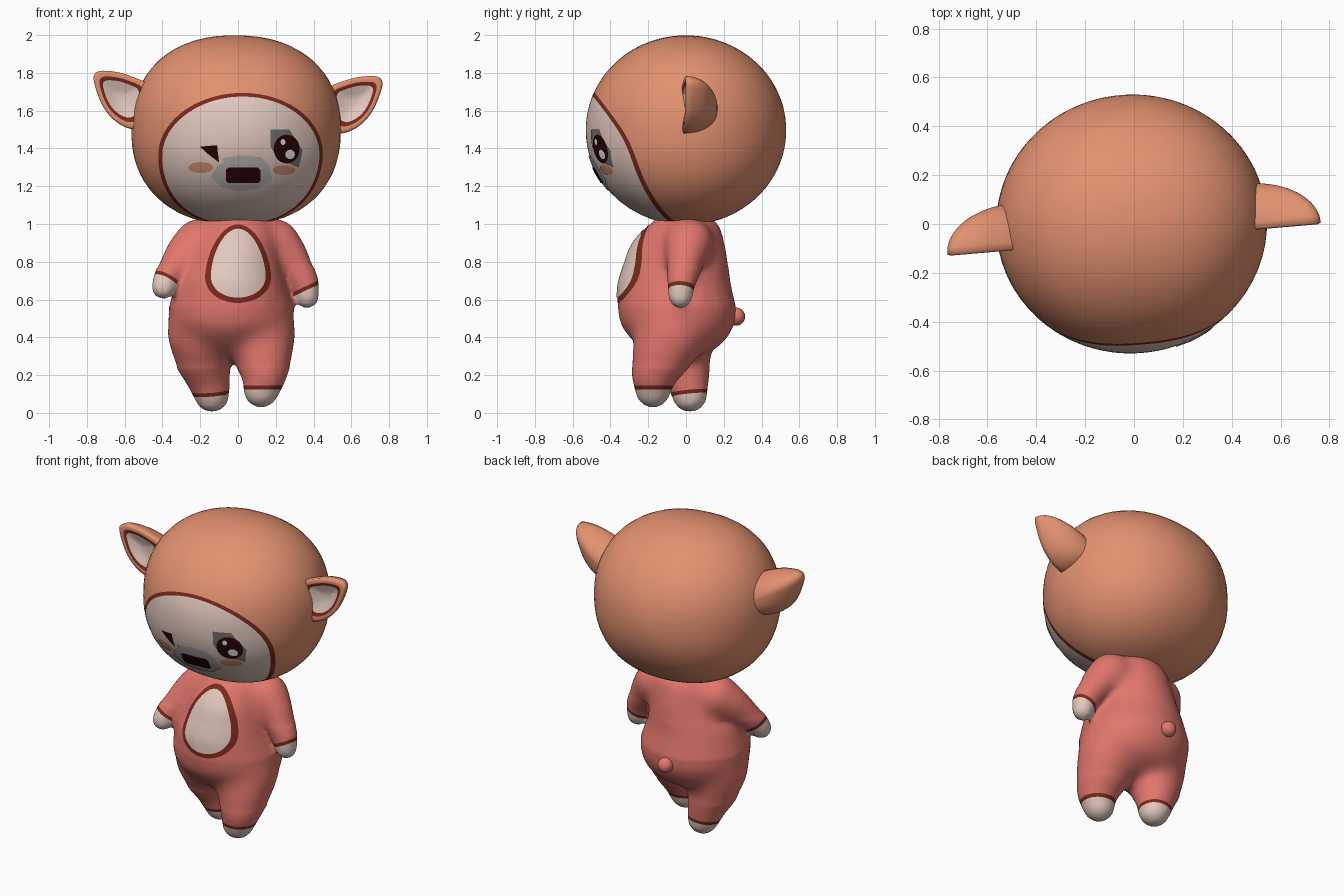
import bpy, bmesh, math
from mathutils import Vector, Matrix
from mathutils.bvhtree import BVHTree

cube = bpy.data.objects.get("Cube")
if cube:
    bpy.data.objects.remove(cube, do_unlink=True)


def material(name, hexcode):
    lin = [(int(hexcode[i:i + 2], 16) / 255) ** 2.2 for i in (0, 2, 4)] + [1]
    m = bpy.data.materials.new(name)
    m.use_nodes = True
    m.diffuse_color = lin
    m.node_tree.nodes["Principled BSDF"].inputs["Base Color"].default_value = lin
    return m


ORANGE = material("orange fur", "E2906F")
RED = material("red suit", "E0766C")
SKIN = material("pale skin", "E2C8BC")
TRIM = material("dark red trim", "7A2D23")
DARK = material("near black", "2C0A0C")
GREY = material("eye grey", "706D6B")
MUZZLE = material("muzzle grey", "B4AFAC")
BLUSH = material("cheek blush", "CB8A6C")
WHITE = material("highlight white", "E4E2E0")


def finish(name, bm, mats):
    me = bpy.data.meshes.new(name)
    bm.to_mesh(me)
    bm.free()
    ob = bpy.data.objects.new(name, me)
    bpy.context.collection.objects.link(ob)
    for m in mats:
        me.materials.append(m)
    me.polygons.foreach_set("use_smooth", [True] * len(me.polygons))
    return ob


def loft(name, rings, bands, mats, matrix=Matrix(), face_front=False):
    """Skin a list of closed rings; bands gives the material of each strip."""
    bm = bmesh.new()
    rows = [[bm.verts.new(matrix @ p) for p in ring] for ring in rings]
    n = len(rings[0])
    for a, b, mat in zip(rows, rows[1:], bands):
        for i in range(n):
            j = (i + 1) % n
            bm.faces.new((a[i], a[j], b[j], b[i])).material_index = mat
    bmesh.ops.remove_doubles(bm, verts=bm.verts, dist=1e-5)
    bmesh.ops.recalc_face_normals(bm, faces=bm.faces)
    bm.normal_update()
    if face_front and sum(f.normal.y * f.calc_area() for f in bm.faces) > 0:
        bmesh.ops.reverse_faces(bm, faces=bm.faces)
    return finish(name, bm, mats)


def tree(ob):
    me = ob.data
    return BVHTree.FromPolygons([v.co for v in me.vertices], [p.vertices for p in me.polygons])


def resample(pts, per_edge=6):
    return [Vector(a).lerp(Vector(b), k / per_edge)
            for a, b in zip(pts, pts[1:] + pts[:1]) for k in range(per_edge)]


def oval(x, z, rx, up, down=None, n=40, taper=0):
    down = down or up
    out = []
    for i in range(n):
        s = math.sin(math.tau * i / n)
        width = rx * (1 - taper * s)
        out.append(Vector((x + width * math.cos(math.tau * i / n), z + (up if s > 0 else down) * s)))
    return out


def plate(name, target, outline, lift, mat, steps=6):
    """Thin painted detail that follows the front of a surface."""
    c = sum(outline, Vector((0, 0))) / len(outline)
    rings = []
    for k in range(steps + 1):
        ring = []
        for p in outline:
            q = c.lerp(p, k / steps)
            hit, nor, _, _ = target.ray_cast(Vector((q.x, -2, q.y)), Vector((0, 1, 0)))
            ring.append(hit + nor * lift if hit else Vector((q.x, 0, q.y)))
        rings.append(ring)
    return loft(name, rings, [0] * steps, [mat], face_front=True)


# ---- Head: rings run from the face centre, over the trim, to the back
HEAD = Matrix.Translation((-.01, 0, 1.497)) @ Matrix.Rotation(.085, 4, 'Z') @ Matrix.Rotation(.02, 4, 'Y')
SIZE = Vector((.555, .53, .502))
Q = 2.25


def squareness(x, z):
    return (abs(x) ** Q + abs(z) ** Q) ** (1 / Q)


def front_dir(x, z):
    """Direction of a face point; the outline carries on under the chin."""
    u = Vector((x / SIZE.x, z / SIZE.z))
    m = squareness(*u)
    angle = math.asin(min(m, .9)) + max(0, m - .9) * 2.3
    u *= math.sin(angle) / m
    return Vector((u.x, -math.cos(angle), u.y)).normalized()


def on_head(d):
    r = 1 / math.hypot(squareness(d.x, d.z), d.y)
    return Vector([c * r * s for c, s in zip(d, SIZE)])


centre = front_dir(0, -.14)
edge = [front_dir(p.x, p.y) for p in oval(0, -.13, .437, .327, .41, 72)]
FACE, BACK = 10, 24
rings = [[on_head(centre.slerp(e, .94 * k / FACE)) for e in edge] for k in range(FACE + 1)]
rings += [[on_head(e.slerp(-centre, k / BACK)) for e in edge] for k in range(BACK + 1)]
head = loft("head", rings, [0] * FACE + [1] + [2] * BACK, [SKIN, TRIM, ORANGE], HEAD)

# ---- Ears: domed back, flat rim, trim line and hollow pale inside
outline = [Vector(p) for p in [(.78, .3), (.65, .3), (.54, .265), (.46, .23), (.46, .05),
                               (.53, -.015), (.62, .01), (.7, .08), (.75, .18)]]
for _ in range(3):
    outline = [a.lerp(b, t) for a, b in zip(outline, outline[1:] + outline[:1]) for t in (.25, .75)]
root, mid = Vector((.48, .1)), Vector((.628, .163))
for side, sx in (("left", 1), ("right", -1)):
    def ring(c, k, y):
        return [Vector((sx * q.x, y, q.y)) for q in (c.lerp(p, k) for p in outline)]
    angles = [math.pi / 2 * k / 10 for k in range(11)]
    rings = [ring(root, math.sin(a), -.06 + .185 * math.cos(a)) for a in angles]
    rings += [ring(mid, .9, -.066), ring(mid, .78, -.064), ring(mid, .64, -.06),
              ring(mid, .35, -.04), ring(mid, 0, -.03)]
    loft(side + "_ear", rings, [0] * 12 + [1, 2, 2], [ORANGE, TRIM, SKIN], HEAD)

# ---- Face details
face = tree(head)
plate("muzzle", face, resample([(-.143, 1.25), (-.11, 1.31), (-.075, 1.325), (-.08, 1.35), (.02, 1.365),
      (.12, 1.355), (.16, 1.315), (.18, 1.24), (.105, 1.19), (.01, 1.176), (-.085, 1.195)]), .005, MUZZLE)
plate("nose", face, resample([(-.05, 1.302), (.105, 1.302), (.117, 1.29), (.117, 1.235), (.105, 1.222),
      (-.05, 1.222), (-.064, 1.235), (-.064, 1.29)]), .009, DARK)
plate("left_eye_backing", face, resample([(.17, 1.5), (.27, 1.5), (.34, 1.39), (.32, 1.3),
      (.22, 1.34), (.17, 1.41)]), .004, GREY)
plate("left_eye", face, oval(.255, 1.398, .068, .075), .006, DARK)
plate("left_eye_big_glint", face, oval(.272, 1.37, .025, .025, n=16), .008, WHITE)
plate("left_eye_small_glint", face, oval(.235, 1.435, .013, .016, n=12), .008, WHITE)
plate("right_eye_wink", face, resample([(-.2, 1.41), (-.11, 1.418), (-.1, 1.328), (-.15, 1.365)]), .005, DARK)
plate("left_cheek", face, oval(.243, 1.287, .06, .026), .003, BLUSH)
plate("right_cheek", face, oval(-.196, 1.3, .065, .029), .003, BLUSH)

# ---- Body: chains of overlapping ellipsoids fused into one soft skin
bm = bmesh.new()


def chain(keys, steps=5):
    for (c0, r0), (c1, r1) in zip(keys, keys[1:]):
        for k in range(steps + 1):
            c = Vector(c0).lerp(Vector(c1), k / steps)
            r = Vector(r0).lerp(Vector(r1), k / steps)
            bmesh.ops.create_icosphere(bm, subdivisions=3, radius=1,
                                       matrix=Matrix.Translation(c) @ Matrix.Diagonal((*r, 1)))


def limb(*keys):
    chain([(k[:3], (k[3],) * 3) for k in keys])


chain([((-.035, -.035, .45), (.32, .275, .16)), ((-.037, -.045, .52), (.34, .32, .2)),
       ((-.042, -.06, .66), (.298, .302, .2)), ((-.015, -.045, .82), (.24, .268, .18)),
       ((0, -.01, .95), (.215, .205, .12))])
limb((.195, .015, .9, .135), (.265, 0, .835, .108), (.355, -.025, .69, .077), (.367, -.03, .615, .065))
limb((-.205, -.015, .9, .135), (-.285, -.07, .845, .105), (-.375, -.17, .72, .074), (-.395, -.205, .665, .066))
limb((.115, -.08, .42, .195), (.135, -.135, .3, .155), (.14, -.172, .2, .117), (.123, -.175, .12, .095))
limb((-.185, -.045, .42, .195), (-.185, -.02, .3, .155), (-.162, .005, .2, .12), (-.138, .02, .095, .094))
body = finish("body", bm, [RED, TRIM, SKIN])
mod = body.modifiers.new("fuse", 'REMESH')
mod.mode = 'VOXEL'
mod.voxel_size = .015
fused = bpy.data.meshes.new_from_object(body.evaluated_get(bpy.context.evaluated_depsgraph_get()))
bpy.data.objects.remove(body, do_unlink=True)
bm = bmesh.new()
bm.from_mesh(fused)


def soften(verts, times):
    for _ in range(times):
        bmesh.ops.smooth_vert(bm, verts=verts, factor=.5, use_axis_x=True, use_axis_y=True, use_axis_z=True)


soften(bm.verts, 10)
soften([v for v in bm.verts if .24 < v.co.z < .55], 35)
soften([v for v in bm.verts if v.co.z > .77], 20)
for f in bm.faces:
    f.material_index = 0

# Cuffs: cut a trim band across each limb, with bare skin beyond it
cuffs = [((.355, -.025, .665), (.42, -.05, -.9), .08), ((-.377, -.17, .715), (-.45, -.3, -.85), .08),
         ((.13, -.175, .145), (0, 0, -1), .125), ((-.145, .015, .115), (.08, .1, -1), .125)]
for p, d, reach in cuffs:
    p, d = Vector(p), Vector(d).normalized()

    def beyond(f):
        rel = f.calc_center_median() - p
        s = rel.dot(d)
        return s if (rel - d * s).length < reach and abs(s) < .16 else -1
    for offset in (0, .02):
        near = [f for f in bm.faces if beyond(f) > -.05]
        geom = near + list({e for f in near for e in f.edges}) + list({v for f in near for v in f.verts})
        bmesh.ops.bisect_plane(bm, geom=geom, plane_co=p + d * offset, plane_no=d, dist=1e-5)
    for f in bm.faces:
        s = beyond(f)
        if s > 0:
            f.material_index = 1 if s < .02 else 2
body = finish("body", bm, [RED, TRIM, SKIN])

# ---- Belly patch and tail
front = tree(body)
plate("belly_trim", front, oval(0, .745, .17, .25, .163, 56, .16), .004, TRIM, 10)
plate("belly_patch", front, oval(0, .745, .14, .225, .135, 56, .16), .008, SKIN, 10)
bm = bmesh.new()
bmesh.ops.create_uvsphere(bm, u_segments=20, v_segments=12, radius=.048,
                          matrix=Matrix.Translation((-.04, .265, .51)))
finish("tail", bm, [RED])
